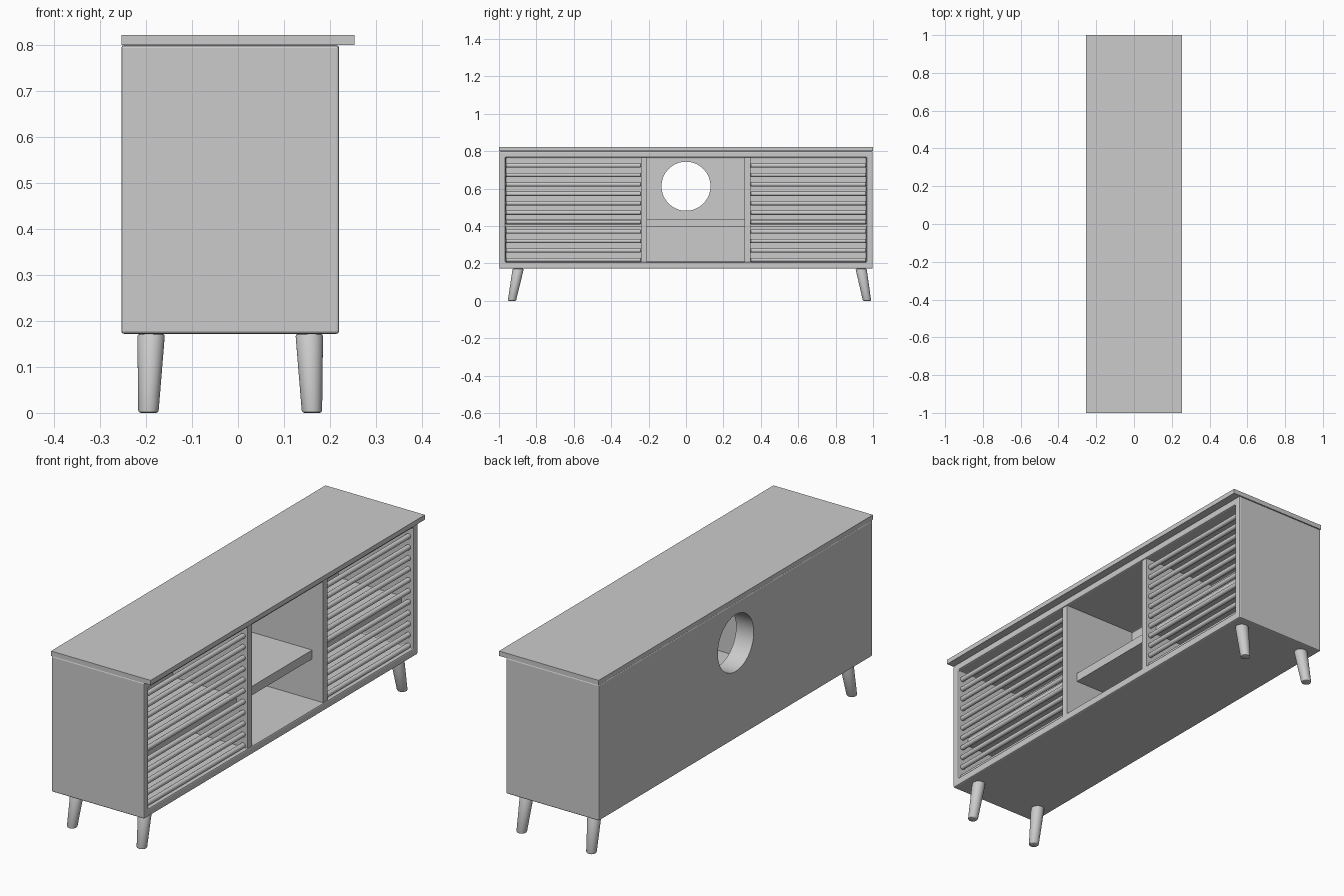
import bpy, bmesh, math
from mathutils import Vector

if "Cube" in bpy.data.objects:
    bpy.data.objects.remove(bpy.data.objects["Cube"])

def finish(name, bm, smooth=False):
    bmesh.ops.recalc_face_normals(bm, faces=bm.faces)
    me = bpy.data.meshes.new(name)
    bm.to_mesh(me)
    bm.free()
    ob = bpy.data.objects.new(name, me)
    bpy.context.collection.objects.link(ob)
    if smooth:
        bpy.ops.object.select_all(action='DESELECT')
        ob.select_set(True)
        bpy.context.view_layer.objects.active = ob
        bpy.ops.object.shade_smooth_by_angle(angle=math.radians(35))
    return ob

def box(name, lo, hi):
    bm = bmesh.new()
    bmesh.ops.create_cube(bm, size=1)
    lo, hi = Vector(lo), Vector(hi)
    for v in bm.verts:
        v.co = Vector([(lo[i] + hi[i]) / 2 + v.co[i] * (hi[i] - lo[i]) for i in range(3)])
    return finish(name, bm)

def tube(name, rings, n=24):
    """Capped round solid through (centre, radius) rings; rings lie across axis 'z' or 'y' or 'x'."""
    axis, pts = rings
    bm = bmesh.new()
    loops = []
    for c, r in pts:
        loop = []
        for i in range(n):
            a = 2 * math.pi * i / n
            u, v = r * math.cos(a), r * math.sin(a)
            off = {'z': (u, v, 0), 'y': (u, 0, v), 'x': (0, u, v)}[axis]
            loop.append(bm.verts.new(Vector(c) + Vector(off)))
        loops.append(loop)
    for a, b in zip(loops, loops[1:]):
        for i in range(n):
            j = (i + 1) % n
            bm.faces.new((a[i], a[j], b[j], b[i]))
    bm.faces.new(loops[0])
    bm.faces.new(loops[-1])
    return finish(name, bm, True)

def cut(ob, cutter):
    m = ob.modifiers.new("cut", 'BOOLEAN')
    m.operation = 'DIFFERENCE'
    m.solver = 'EXACT'
    m.object = cutter
    cutter.hide_render = True
    cutter.hide_set(True)

# main levels
BACK, FRONT, INNER = -0.254, 0.22, -0.164
Z0, Z1 = 0.208, 0.767

# carcass: hollow box open to +x, soft edges, round cable hole in the back
body = box("cabinet_body", (BACK, -0.998, 0.172), (FRONT, 0.998, 0.80))
cut(body, box("opening_cutter", (INNER, -0.965, Z0), (0.4, 0.965, Z1)))
bev = body.modifiers.new("soft_edges", 'BEVEL')
bev.width, bev.segments, bev.limit_method = 0.006, 2, 'ANGLE'
hole = tube("hole_cutter", ('x', [((-0.4, 0, 0.613), 0.131), ((INNER + 0.04, 0, 0.613), 0.131)]), 64)
cut(body, hole)

# top board overhanging the open side
box("top_board", (BACK, -1, 0.80), (0.254, 1, 0.822))

# dividers
box("left_divider", (INNER, -0.24, Z0), (0.216, -0.208, Z1))
box("right_divider", (INNER, 0.312, Z0), (0.216, 0.344, Z1))

# shelves
for name, y0, y1 in (("left_shelf", -0.965, -0.24), ("middle_shelf", -0.208, 0.312),
                     ("right_shelf", 0.344, 0.965)):
    box(name, (INNER, y0, 0.395), (0.16, y1, 0.436))

# round slats across both side bays
for side, y0, y1 in (("left", -0.965, -0.24), ("right", 0.344, 0.965)):
    for k in range(11):
        z, x, r, e = 0.219 + 0.0505 * k, 0.197, 0.0115, 0.004
        tube(f"{side}_slat_{k + 1}", ('y', [((x, y0, z), r - e), ((x, y0 + e, z), r),
                                            ((x, y1 - e, z), r), ((x, y1, z), r - e)]), 16)

# tapered splayed legs with rounded ends
for xn, xt, xb in (("back", -0.189, -0.195), ("front", 0.155, 0.161)):
    for yn, yt, yb in (("left", -0.897, -0.931), ("right", 0.936, 0.968)):
        pts = []
        for t, inset in ((0, 0.005), (0.01, 0.0015), (0.03, 0), (0.97, 0), (0.99, 0.0015), (1, 0.005)):
            c = (xb + (xt - xb) * t, yb + (yt - yb) * t, 0.172 * t)
            pts.append((c, 0.022 + 0.008 * t - inset))
        tube(f"{xn}_{yn}_leg", ('z', pts), 32)
